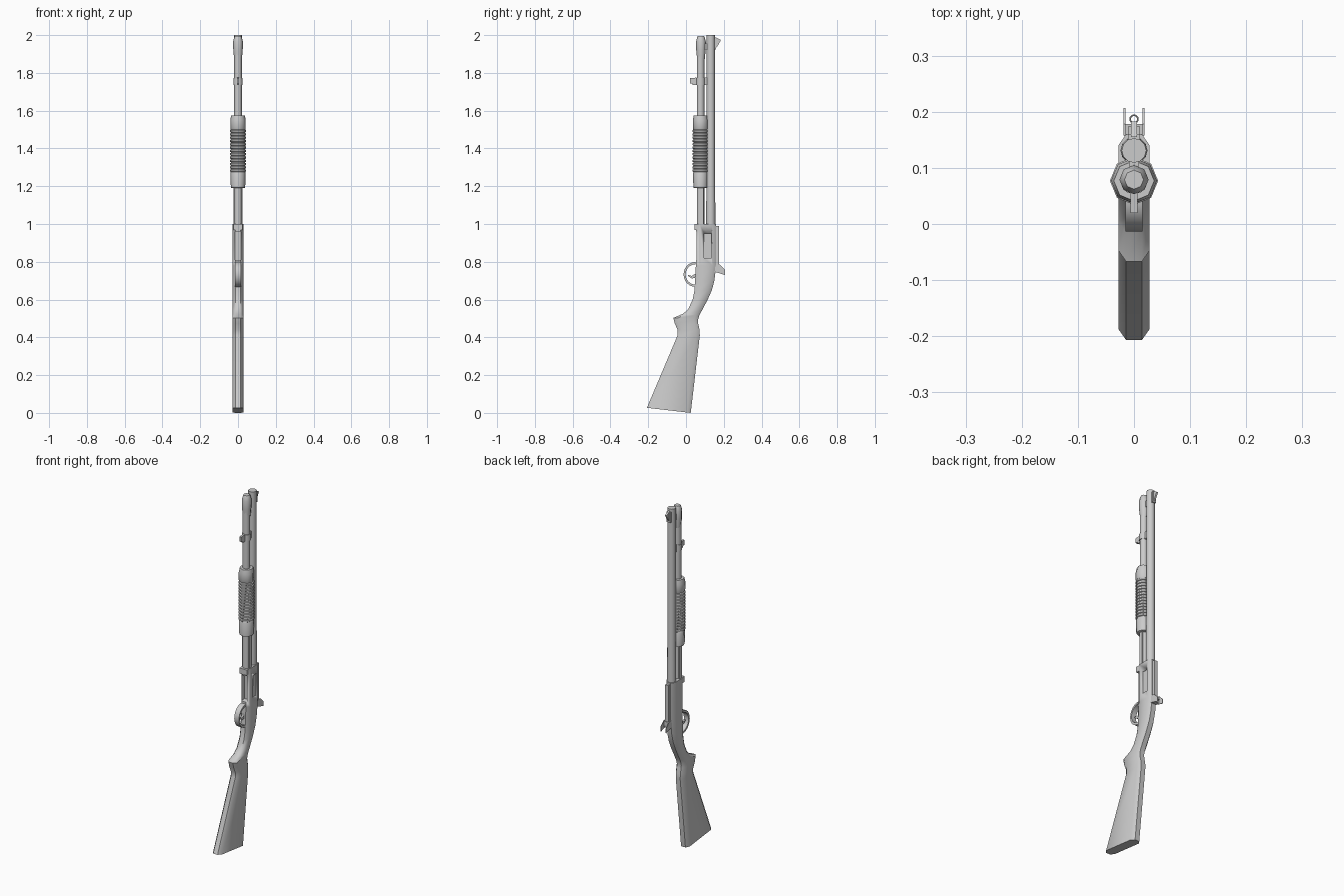
import bpy, bmesh
from math import sin, cos, pi, radians

if "Cube" in bpy.data.objects:
    bpy.data.objects.remove(bpy.data.objects["Cube"])

grey = bpy.data.materials.new("plain grey")
grey.use_nodes = True
grey.diffuse_color = (0.6, 0.6, 0.6, 1)
grey.node_tree.nodes["Principled BSDF"].inputs["Base Color"].default_value = grey.diffuse_color


def finish(name, bm, smooth=50):
    bmesh.ops.recalc_face_normals(bm, faces=bm.faces)
    mesh = bpy.data.meshes.new(name)
    bm.to_mesh(mesh)
    bm.free()
    obj = bpy.data.objects.new(name, mesh)
    bpy.context.collection.objects.link(obj)
    mesh.materials.append(grey)
    bpy.ops.object.select_all(action="DESELECT")
    obj.select_set(True)
    bpy.context.view_layer.objects.active = obj
    if smooth:
        bpy.ops.object.shade_smooth_by_angle(angle=radians(smooth))
    return obj


def loft(name, rings):
    """Skin a row of equal point rings and cap both ends."""
    bm = bmesh.new()
    rows = [[bm.verts.new(p) for p in ring] for ring in rings]
    n = len(rows[0])
    for a, b in zip(rows, rows[1:]):
        for i in range(n):
            j = (i + 1) % n
            bm.faces.new((a[i], a[j], b[j], b[i]))
    bm.faces.new(rows[0])
    bm.faces.new(rows[-1])
    return finish(name, bm)


def lathe(name, y, profile, sides):
    """Turn (radius, z) pairs about an upright axis at y."""
    angles = [2 * pi * i / sides for i in range(sides)]
    return loft(name, [[(r * cos(a), y + r * sin(a), z) for a in angles]
                       for r, z in profile])


def prism(name, outline, half, x=0):
    """Extrude a (y, z) outline across x."""
    bm = bmesh.new()
    face = bm.faces.new([bm.verts.new((x - half, y, z)) for y, z in outline])
    ext = bmesh.ops.extrude_face_region(bm, geom=[face])["geom"]
    for v in ext:
        if isinstance(v, bmesh.types.BMVert):
            v.co.x += 2 * half
    return finish(name, bm, 30)


def box(name, half, y0, y1, z0, z1, x=0):
    return prism(name, [(y0, z0), (y1, z0), (y1, z1), (y0, z1)], half, x)


def cut(target, cutter):
    mod = target.modifiers.new("recess", "BOOLEAN")
    mod.operation = "DIFFERENCE"
    mod.solver = "EXACT"
    mod.object = cutter
    bpy.context.view_layer.objects.active = target
    bpy.ops.object.modifier_apply(modifier=mod.name)
    bpy.data.objects.remove(cutter)


# Stock, grip and receiver: front y, front z, back y, back z
stations = [
    (-.207, .027, .025, 0), (-.045, .41, .073, .41), (-.045, .44, .072, .44),
    (-.06, .475, .065, .47), (-.067, .503, .063, .49), (-.015, .525, .07, .515),
    (.012, .55, .083, .54), (.035, .6, .115, .6), (.045, .65, .137, .65),
    (.048, .7, .15, .7), (.052, .78, .16, .78), (.052, 1, .16, 1)]


def section(yf, zf, yb, zb):
    w, c = .028, .014
    t = min(.02 / (yb - yf), .25)
    shape = [(-c, 0), (c, 0), (w, t), (w, 1 - t), (c, 1), (-c, 1), (-w, 1 - t), (-w, t)]
    return [(x, yf + (yb - yf) * s, zf + (zb - zf) * s) for x, s in shape]


body = loft("stock_and_receiver", [section(*s) for s in stations])
cut(body, box("loading_port_cutter", .017, 0, .085, .81, .96))
cut(body, box("ejection_port_cutter", .012, .095, .135, .82, .95, x=.032))
box("receiver_lip", .024, .046, .075, .968, 1)

# Barrel and magazine tube
lathe("barrel", .131, [(.024, .98), (.024, 1.1), (.022, 1.3), (.022, 2)], 12)
lathe("magazine_tube", .077, [(.02, .98), (.02, 1.93)], 12)
lathe("magazine_cap", .079, [(.02, 1.87), (.025, 1.92), (.026, 1.965),
                             (.021, 1.985), (.017, 1.995)], 8)

# Ribbed sliding grip
grip = [(.033, 1.19), (.038, 1.192), (.04, 1.27)]
ribs = 13
for i in range(ribs):
    z = 1.275 + .0175 * i
    grip += [(.038, z), (.043, z + .003), (.043, z + .011), (.038, z + .0145)]
grip += [(.041, 1.505), (.041, 1.55), (.036, 1.575)]
lathe("sliding_grip", .077, grip, 8)
for side, x in (("right", -.02), ("left", .02)):
    box(side + "_action_bar", .003, .07, .092, .98, 1.2, x)

# Clamps joining tube and barrel, with sling lug
box("front_clamp", .009, .085, .12, 1.92, 1.955)
box("middle_clamp", .009, .085, .12, 1.735, 1.775)
lathe("tube_band", .077, [(.024, 1.737), (.024, 1.773)], 12)
prism("sling_lug", [(.055, 1.735), (.035, 1.735), (.033, 1.745), (.02, 1.745),
                    (.02, 1.772), (.055, 1.775)], .006)

# Front sight
box("front_sight_base", .011, .148, .16, 1.925, 1.985)
prism("front_sight_blade", [(.15, 1.925), (.166, 1.94), (.183, 1.97),
                            (.183, 1.975), (.155, 1.99)], .005)

# Rear rail and ring sight
box("rear_rail", .011, .15, .174, .775, .99)
box("rear_sight_base", .017, .15, .178, .745, .78)
for side, x in (("right", -.017), ("left", .017)):
    prism(side + "_sight_ear", [(.158, .745), (.207, .73), (.207, .757),
                                (.178, .785), (.158, .785)], .0015, x)
bpy.ops.mesh.primitive_torus_add(major_radius=.007, minor_radius=.0015, major_segments=12,
                                 minor_segments=6, location=(0, .187, .755))
bpy.context.object.name = "sight_ring"
bpy.context.object.data.materials.append(grey)

# Trigger guard and trigger
arc = [pi / 2 + pi * i / 12 for i in range(13)]
outer = [(.05 + .063 * cos(a), .733 + .066 * sin(a)) for a in arc]
inner = [(.05 + .052 * cos(a), .733 + .054 * sin(a)) for a in reversed(arc)]
prism("trigger_guard", outer + inner, .015)
prism("trigger", [(.055, .715), (.03, .712), (.01, .725), (.012, .73),
                  (.03, .725), (.055, .74)], .005)
